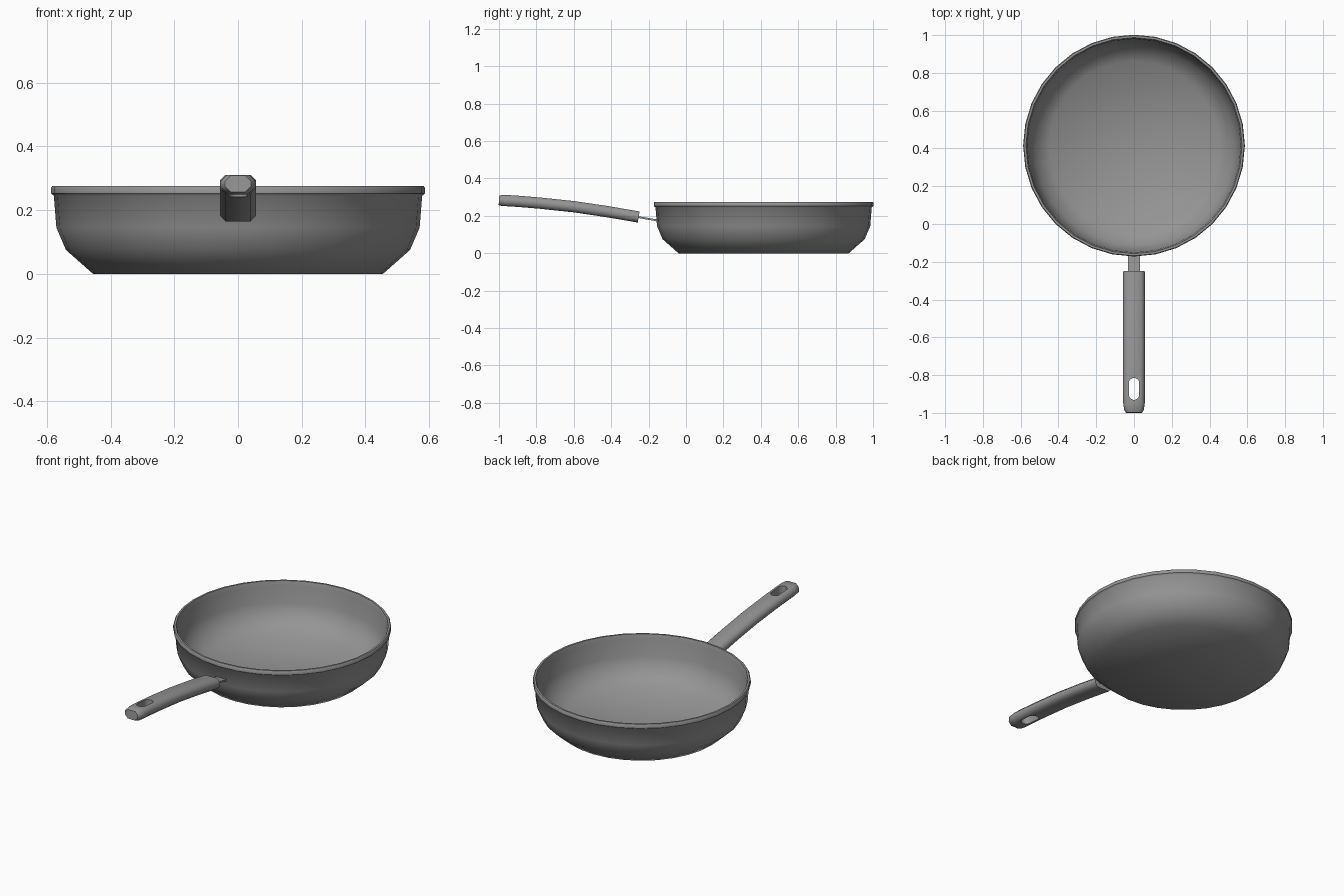
import bpy, bmesh, math
from mathutils import Vector

if "Cube" in bpy.data.objects:
    bpy.data.objects.remove(bpy.data.objects["Cube"], do_unlink=True)

# one grey metal for every part
metal = bpy.data.materials.new("grey_metal")
metal.use_nodes = True
GREY = (0.3, 0.3, 0.3, 1)
metal.diffuse_color = GREY
metal.node_tree.nodes["Principled BSDF"].inputs["Base Color"].default_value = GREY

PAN_Y = 0.415


def finish(bm, name):
    bmesh.ops.recalc_face_normals(bm, faces=bm.faces[:])
    mesh = bpy.data.meshes.new(name)
    bm.to_mesh(mesh)
    bm.free()
    mesh.materials.append(metal)
    obj = bpy.data.objects.new(name, mesh)
    bpy.context.collection.objects.link(obj)
    return obj


def select(obj):
    bpy.ops.object.select_all(action='DESELECT')
    obj.select_set(True)
    bpy.context.view_layer.objects.active = obj


def smooth(obj, degrees):
    select(obj)
    bpy.ops.object.shade_smooth_by_angle(angle=math.radians(degrees))


def loft(rings):
    """Skin a list of equal rings and cap both ends."""
    bm = bmesh.new()
    loops = [[bm.verts.new(p) for p in ring] for ring in rings]
    n = len(loops[0])
    for a, b in zip(loops, loops[1:]):
        for i in range(n):
            j = (i + 1) % n
            bm.faces.new((a[i], a[j], b[j], b[i]))
    bm.faces.new(loops[0])
    bm.faces.new(loops[-1])
    return bm


# pan body: closed wall profile (radius, height) spun about its axis
profile = [(0, 0), (0.455, 0), (0.54, 0.075), (0.57, 0.145), (0.578, 0.245),
           (0.587, 0.253), (0.587, 0.27), (0.583, 0.275), (0.572, 0.275),
           (0.565, 0.25), (0.557, 0.15), (0.528, 0.085), (0.448, 0.015), (0, 0.015)]
bm = bmesh.new()
verts = [bm.verts.new((r, PAN_Y, z)) for r, z in profile]
edges = [bm.edges.new(pair) for pair in zip(verts, verts[1:])]
bmesh.ops.spin(bm, geom=verts + edges, cent=(0, PAN_Y, 0), axis=(0, 0, 1),
               angle=math.tau, steps=32)
bmesh.ops.remove_doubles(bm, verts=bm.verts[:], dist=0.0005)
smooth(finish(bm, "pan_body"), 44)

# handle: chamfered section swept along a gently arched path
path = [(-1.0, 0.283), (-0.985, 0.282), (-0.95, 0.281), (-0.9, 0.278), (-0.78, 0.268),
        (-0.6, 0.249), (-0.43, 0.224), (-0.253, 0.194)]
widths = [0.041, 0.052, 0.057] + [0.057] * 5
heights = [0.026, 0.029, 0.03] + [0.03] * 5


def section(i):
    y, z = path[i]
    before, after = path[max(i - 1, 0)], path[min(i + 1, len(path) - 1)]
    along = Vector((0, after[0] - before[0], after[1] - before[1])).normalized()
    up = Vector((1, 0, 0)).cross(along)
    w, h, c = widths[i], heights[i], 0.018
    outline = [(w - c, h), (w, h - c), (w, c - h), (w - c, -h),
               (c - w, -h), (-w, c - h), (-w, h - c), (c - w, h)]
    return [Vector((x, y, z)) + up * v for x, v in outline]


handle = finish(loft([section(i) for i in range(len(path))]), "handle")

# hanging slot cut through the handle
slot = []
for k in range(16):
    a = math.tau * (k + 0.5) / 16
    slot.append((0.028 * math.cos(a),
                 -0.873 + math.copysign(0.03, math.sin(a)) + 0.028 * math.sin(a)))
cutter = finish(loft([[(x, y, z) for x, y in slot] for z in (0.15, 0.4)]), "slot_cutter")
cutter.hide_render = True
cut = handle.modifiers.new("hanging_slot", 'BOOLEAN')
cut.operation = 'DIFFERENCE'
cut.solver = 'EXACT'
cut.object = cutter
select(handle)
bpy.ops.object.modifier_apply(modifier=cut.name)
bpy.data.objects.remove(cutter, do_unlink=True)
smooth(handle, 50)

# thin neck plate joining handle and pan
neck_path = [(-0.3, 0.201), (-0.253, 0.193), (-0.15, 0.175)]
neck = loft([[(x, y, z + t) for x, t in
              ((-0.032, -0.005), (0.032, -0.005), (0.032, 0.005), (-0.032, 0.005))]
             for y, z in neck_path])
smooth(finish(neck, "neck"), 30)
